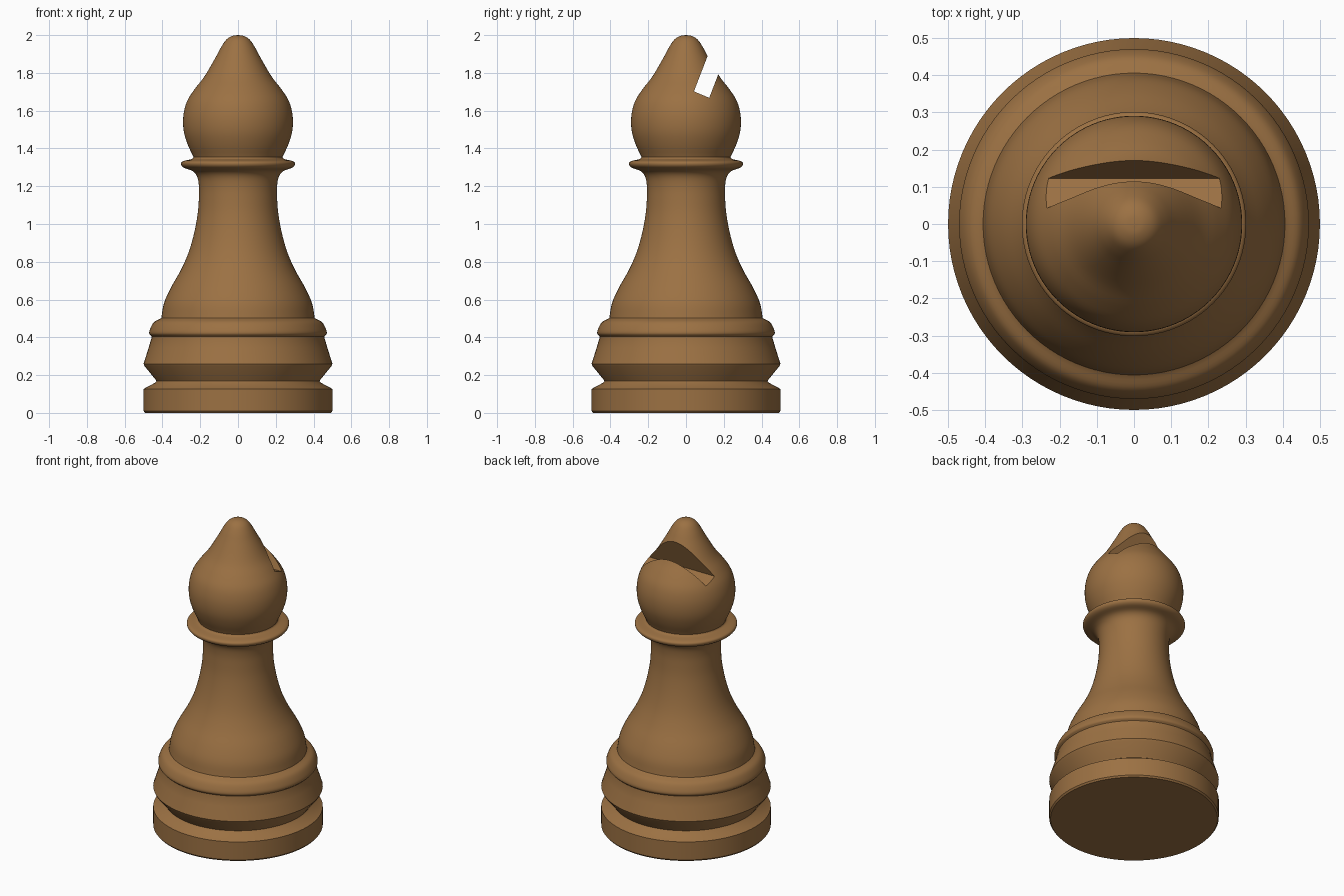
import bpy, bmesh, math
from mathutils import Vector

if "Cube" in bpy.data.objects:
    bpy.data.objects.remove(bpy.data.objects["Cube"])

wood = bpy.data.materials.new("brown_wood")
wood.diffuse_color = (0.33, 0.165, 0.056, 1)
wood.use_nodes = True
wood.node_tree.nodes["Principled BSDF"].inputs["Base Color"].default_value = wood.diffuse_color


def smooth_curve(pts, n=4):
    """Catmull-Rom curve through the points."""
    p = [Vector(q) for q in pts]
    p = [2 * p[0] - p[1]] + p + [2 * p[-1] - p[-2]]
    out = []
    for i in range(1, len(p) - 2):
        a, b, c, d = p[i - 1:i + 3]
        for k in range(n):
            t = k / n
            out.append(0.5 * (2 * b + (c - a) * t + (2 * a - 5 * b + 4 * c - d) * t ** 2
                              + (3 * b - a - 3 * c + d) * t ** 3))
    return out + [p[-2]]


# Profile pieces as (radius, height)
foot = [(0, 0), (0.492, 0), (0.5, 0.01), (0.5, 0.127), (0.438, 0.16), (0.432, 0.168),
        (0.438, 0.178), (0.494, 0.247), (0.5, 0.26), (0.473, 0.345), (0.457, 0.4)]
ring = smooth_curve([(0.457, 0.405), (0.47, 0.42), (0.465, 0.445), (0.445, 0.48), (0.41, 0.5)])
body = smooth_curve([(0.406, 0.503), (0.392, 0.58), (0.357, 0.66), (0.306, 0.75), (0.265, 0.84),
                     (0.235, 0.94), (0.214, 1.05), (0.207, 1.14), (0.207, 1.2), (0.216, 1.25),
                     (0.24, 1.28), (0.285, 1.297), (0.301, 1.315), (0.293, 1.332),
                     (0.245, 1.344), (0.236, 1.354)])
head = smooth_curve([(0.24, 1.364), (0.266, 1.42), (0.285, 1.48), (0.291, 1.54), (0.285, 1.6),
                     (0.265, 1.66), (0.225, 1.72), (0.175, 1.785), (0.117, 1.885),
                     (0.087, 1.94), (0.06, 1.978), (0.03, 1.996), (0, 2.0)])
profile = [Vector(p) for p in foot] + ring + body + head

# Turned piece
N = 96
bm = bmesh.new()
rings = []
for r, z in profile:
    if r < 1e-5:
        rings.append([bm.verts.new((0, 0, z))])
    else:
        rings.append([bm.verts.new((r * math.cos(math.tau * i / N), r * math.sin(math.tau * i / N), z))
                      for i in range(N)])
for a, b in zip(rings, rings[1:]):
    for i in range(N):
        j = (i + 1) % N
        if len(a) == 1:
            bm.faces.new((a[0], b[j], b[i]))
        elif len(b) == 1:
            bm.faces.new((a[i], a[j], b[0]))
        else:
            bm.faces.new((a[i], a[j], b[j], b[i]))
bmesh.ops.recalc_face_normals(bm, faces=bm.faces)
mesh = bpy.data.meshes.new("turned_piece")
bm.to_mesh(mesh)
bm.free()
piece = bpy.data.objects.new("turned_piece", mesh)
bpy.context.collection.objects.link(piece)
mesh.materials.append(wood)

# Slanted slot cutter for the head
up = Vector((0, 0.36, 0.933)) * 0.5
c0, c1 = Vector((0, 0.042, 1.702)), Vector((0, 0.123, 1.668))
section = [c0, c1, c1 + up, c0 + up]
bm = bmesh.new()
left = [bm.verts.new(p + Vector((-0.5, 0, 0))) for p in section]
right = [bm.verts.new(p + Vector((0.5, 0, 0))) for p in section]
bm.faces.new(left)
bm.faces.new(right[::-1])
for i in range(4):
    j = (i + 1) % 4
    bm.faces.new((left[i], right[i], right[j], left[j]))
bmesh.ops.recalc_face_normals(bm, faces=bm.faces)
cm = bpy.data.meshes.new("slot_cutter")
bm.to_mesh(cm)
bm.free()
cm.materials.append(wood)
cutter = bpy.data.objects.new("slot_cutter", cm)
bpy.context.collection.objects.link(cutter)
cutter.hide_render = True

mod = piece.modifiers.new("slot", 'BOOLEAN')
mod.operation = 'DIFFERENCE'
mod.solver = 'EXACT'
mod.object = cutter
bpy.context.view_layer.objects.active = piece
piece.select_set(True)
cutter.select_set(False)
bpy.ops.object.modifier_apply(modifier="slot")
bpy.data.objects.remove(cutter)
bpy.ops.object.shade_smooth_by_angle(angle=math.radians(35))
